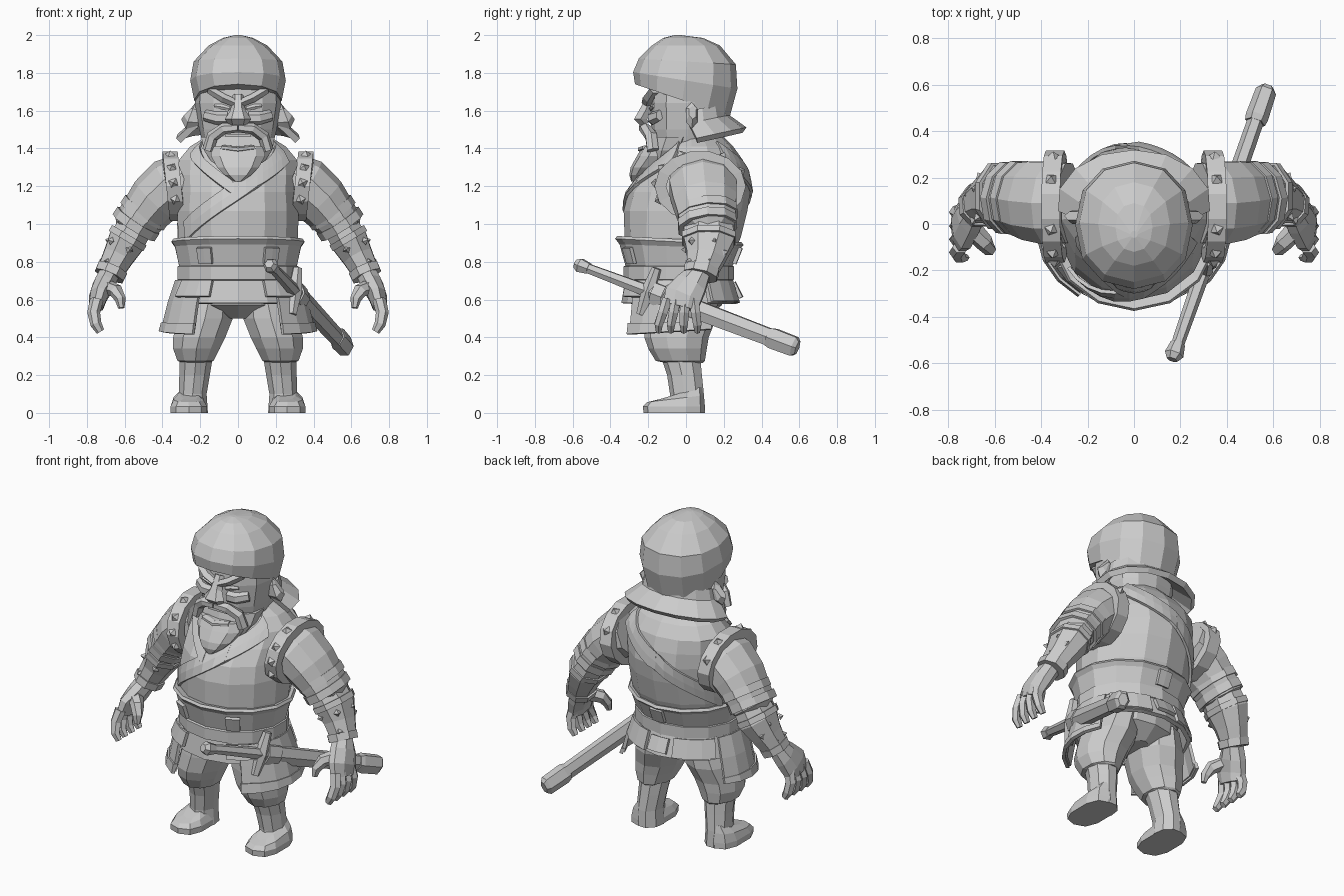
import bpy, bmesh, math
from mathutils import Vector as V

grey = bpy.data.materials.new("plain grey")
grey.diffuse_color = (0.6, 0.6, 0.6, 1)


def loft(name, rings, closed=True, cap=True, wrap=False, mirror=False, thick=0):
    """Skin a list of equal-length point rings."""
    bm = bmesh.new()
    vs = [[bm.verts.new(p) for p in r] for r in rings]
    n, m = len(rings), len(rings[0])
    for i in range(n if wrap else n - 1):
        for j in range(m if closed else m - 1):
            k, l = (i + 1) % n, (j + 1) % m
            bm.faces.new((vs[i][j], vs[i][l], vs[k][l], vs[k][j]))
    if cap and closed and not wrap:
        bm.faces.new(vs[0])
        bm.faces.new(vs[-1])
    bmesh.ops.recalc_face_normals(bm, faces=bm.faces)
    me = bpy.data.meshes.new(name)
    bm.to_mesh(me)
    bm.free()
    me.materials.append(grey)
    ob = bpy.data.objects.new(name, me)
    bpy.context.collection.objects.link(ob)
    if thick:
        s = ob.modifiers.new("thickness", 'SOLIDIFY')
        s.thickness, s.offset = thick, 0
    if mirror:
        ob.modifiers.new("mirror", 'MIRROR')
    return ob


def ell(z, rx, y0, y1, n=14, a0=0, a1=360, tilt=0, cx=0, p=1):
    """Horizontal ellipse or arc; angle 0 is the front, p below 1 is boxier."""
    cy, ry, pts = (y0 + y1) / 2, (y1 - y0) / 2, []
    for i in range(n):
        a = math.radians(a0 + (a1 - a0) * i / (n if a1 - a0 == 360 else n - 1))
        s, c = [math.copysign(abs(f) ** p, f) for f in (math.sin(a), math.cos(a))]
        pts.append((cx + rx * s, cy - ry * c, z + tilt * ry * c))
    return pts


def tube(name, path, n=8, mirror=True, ref=(0, 1, 0), turn=0.5):
    """Tube through (x, y, z, radius along ref, radius across)."""
    c = [V(p[:3]) for p in path]
    rings = []
    for i, p in enumerate(path):
        t = (c[min(i + 1, len(c) - 1)] - c[max(i - 1, 0)]).normalized()
        u = V(ref)
        u = (u - t * u.dot(t)).normalized()
        w = t.cross(u)
        rings.append([c[i] + u * p[3] * math.cos(a) + w * p[4] * math.sin(a)
                      for a in [2 * math.pi * (k + turn) / n for k in range(n)]])
    return loft(name, rings, mirror=mirror)


def spike(name, loc, d, r=0.022, h=0.024):
    a = V(loc)
    b = a + V(d).normalized() * h
    tube(name, [(*a, r, r), (*b, 0.002, 0.002)], 4, ref=(0.3, 0.5, 0.81))


# Torso
BODY = [(0.66, .295, -.28, .21), (0.78, .31, -.31, .23), (0.93, .325, -.325, .29),
        (1.07, .33, -.33, .325), (1.17, .322, -.305, .34), (1.26, .325, -.235, .325),
        (1.34, .32, -.16, .3), (1.41, .26, -.11, .25), (1.47, .16, -.08, .19)]
loft("torso", [ell(*b) for b in BODY])


def on_body(a, z, off):
    for p, q in zip(BODY, BODY[1:]):
        if z <= q[0]:
            break
    f = (z - p[0]) / (q[0] - p[0])
    _, rx, y0, y1 = [s + (e - s) * f for s, e in zip(p, q)]
    return ell(z, rx + off, y0 - off, y1 + off, 2, a, a + 1)[0]


def sash(name, keys, half, steps=7):
    rings = []
    for (a, z), (b, w) in zip(keys, keys[1:]):
        for i in range(steps + 1):
            f = i / steps
            zz = z + (w - z) * f
            rings.append([on_body(a + (b - a) * f, zz + s * half, 0.008) for s in (-1, 0, 1)])
    loft(name, rings, closed=False, thick=0.016)


sash("chest_strap_front", [(-57, .96), (18, 1.25), (55, 1.38)], .055)
sash("chest_strap_back", [(125, 1.38), (185, 1.2), (250, .95)], .055)
sash("collar_edge", [(-55, 1.40), (-5, 1.19)], .035)

# Waist wrap, belt and plates
loft("waist_wrap", [ell(.77, .318, -.318, .243), ell(.88, .342, -.352, .285, tilt=.04),
                    ell(.905, .36, -.375, .305, tilt=.05), ell(.92, .35, -.365, .295, tilt=.05),
                    ell(.91, .32, -.325, .265, tilt=.05)])
loft("belt", [ell(.70, .315, -.32, .243), ell(.705, .328, -.332, .253),
              ell(.775, .328, -.332, .253), ell(.78, .315, -.32, .243)])
for i, a in enumerate((-38, 24, 172)):
    loft(f"waist_plate_{i}", [ell(.79, .332, -.332, .258, 3, a, a + 14),
                              ell(.875, .352, -.36, .292, 3, a, a + 14)], closed=False, thick=.02)

# Skirt with long side panels
loft("skirt", [ell(.70, .315, -.31, .235), ell(.58, .35, -.33, .275)], cap=False, thick=.025)


def panel(name, a0, a1, levels, n=6, mirror=True, tilt=0):
    loft(name, [ell(z, rx, y0, y1, n, a0, a1, tilt * i) for i, (z, rx, y0, y1) in enumerate(levels)],
         closed=False, mirror=mirror, thick=.02)


panel("side_panel", 36, 118, [(.70, .325, -.325, .245), (.58, .365, -.338, .275), (.44, .4, -.355, .295)],
      tilt=-.03)
panel("side_panel_hem", 35, 119, [(.475, .4, -.36, .298), (.432, .412, -.368, .305)], tilt=-.06)
panel("upper_flap", 24, 62, [(.70, .33, -.335, .25), (.615, .37, -.355, .29)], 4)
panel("rear_flap", 122, 165, [(.70, .33, -.325, .25), (.59, .36, -.34, .285)], 4)
panel("rear_buckle", 170, 190, [(.69, .34, -.33, .255), (.61, .36, -.34, .295)], 3, False)

# Legs and boots
loft("hips", [ell(.68, .29, -.25, .2), ell(.57, .28, -.24, .19), ell(.5, .07, -.14, .1)])
loft("trousers", [ell(z, rx, a, b, 10, cx=cx) for z, rx, a, b, cx in (
    (.62, .13, -.21, .17, .15), (.5, .155, -.22, .16, .175), (.4, .145, -.22, .12, .205),
    (.34, .13, -.2, .11, .22), (.275, .1, -.16, .1, .225), (.265, .07, -.11, .09, .225))], mirror=True)
loft("boot_leg", [ell(z, rx, a, b, 9, cx=cx) for z, rx, a, b, cx in (
    (.32, .092, -.14, .08, .22), (.2, .082, -.1, .09, .23), (.1, .075, -.085, .1, .24),
    (0, .082, -.09, .105, .24))], mirror=True)
loft("boot_foot", [ell(z, rx, a, b, 10, cx=cx, tilt=t, p=.75) for z, rx, a, b, t, cx in (
    (0, .1, -.225, .1, 0, .26), (.035, .1, -.228, .1, 0, .26), (.075, .082, -.205, .095, -.12, .262),
    (.105, .05, -.15, .09, -.3, .255))], mirror=True)

# Arms: sleeve, cuff folds, bracer
tube("sleeve", [(.28, .09, 1.225, .18, .15), (.36, .09, 1.195, .187, .158), (.44, .1, 1.125, .178, .145),
                (.505, .11, 1.045, .16, .127), (.555, .115, .98, .152, .115), (.565, .115, .96, .1, .09)], 10)
for i, (x, z, r) in enumerate(((.495, 1.06, .166), (.54, 1.0, .162))):
    tube(f"sleeve_fold_{i}", [(x - .013, .11, z + .02, r, r - .03), (x + .013, .115, z - .02, r, r - .03)], 10)
tube("bracer", [(.55, .12, .975, .14, .1), (.59, .12, .91, .145, .106), (.635, .105, .825, .11, .088),
                (.68, .08, .74, .085, .075)], 8)
tube("bracer_upper_rim", [(.575, .12, .94, .154, .115), (.593, .12, .91, .152, .115)], 8)
tube("wrist_rim", [(.664, .085, .765, .1, .088), (.682, .075, .725, .096, .086)], 8)
for i, (x, y, z, d) in enumerate(((.68, .15, .91, (1, .3, .4)), (.67, .03, .91, (1, -.8, .3)),
                                  (.575, .0, .865, (-.2, -1, 0)), (.71, .12, .805, (1, .3, .4)),
                                  (.69, .02, .8, (.5, -1, .2)), (.665, .2, .85, (.4, 1, .2)))):
    spike(f"bracer_spike_{i}", (x, y, z), d, .022)

# Hands
tube("palm", [(.68, .07, .74, .065, .058), (.71, .03, .68, .09, .06), (.738, -.015, .62, .108, .052),
              (.75, -.03, .56, .1, .04)], 8)
for i, (y, tip) in enumerate(((-.1, -.145), (-.053, -.08), (-.005, -.012), (.042, .06))):
    tube(f"finger_{i}", [(.748, y, .6, .029, .036), (.764, (y + tip) / 2, .53, .029, .034),
                         (.752, tip, .47, .025, .03), (.728, tip, .43, .016, .022)], 6)
tube("thumb", [(.7, -.02, .67, .045, .04), (.645, -.08, .645, .04, .038), (.622, -.11, .6, .031, .029),
               (.618, -.12, .555, .017, .017)], 6)

# Studded shoulder straps
hoop = []
for k in range(14):
    a = 2 * math.pi * k / 14
    c, s = math.cos(a), math.sin(a)
    hoop.append([(x + .02 * s, .075 + (.23 + o) * c, 1.2 + (.176 + o) * s)
                 for x, o in ((.3, -.05), (.3, .012), (.38, .012), (.38, -.05))])
loft("shoulder_strap", hoop, wrap=True, mirror=True)
for k, deg in enumerate((25, 60, 115, 148, 175, 203)):
    c, s = math.cos(math.radians(deg)), math.sin(math.radians(deg))
    spike(f"strap_spike_{k}", (.34 + .02 * s, .075 + .237 * c, 1.2 + .183 * s), (0, c, s), .03)

# Head, ears, cap and neck cloth
loft("head", [ell(*r, 12, p=.8) for r in ((1.33, .12, -.13, .14), (1.4, .18, -.17, .18), (1.5, .205, -.185, .2),
                                          (1.64, .228, -.19, .21), (1.76, .22, -.18, .21))])
loft("cap", [ell(z, rx, a, b, 12, tilt=t, p=.9) for z, rx, a, b, t in (
    (1.665, .21, -.24, .2, .3), (1.655, .232, -.27, .232, .34), (1.76, .253, -.28, .272, .16),
    (1.86, .235, -.25, .264, .06), (1.945, .155, -.18, .18, 0), (1.985, .08, -.12, .09, 0),
    (2.0, .015, -.06, -.03, 0))])
loft("neck_cloth", [ell(z, rx, -.12, b, 9, 80, 280, tilt=-.22) for z, rx, b in (
    (1.6, .212, .2), (1.53, .23, .215), (1.45, .32, .31))], closed=False, thick=.035)
tube("ear", [(.2, .03, 1.565, .03, .06), (.25, .03, 1.575, .035, .075), (.265, .035, 1.59, .022, .05)], 6)

# Face
tube("nose", [(0, -.18, 1.68, .025, .03), (0, -.215, 1.6, .035, .04), (0, -.24, 1.555, .04, .07),
              (0, -.215, 1.525, .025, .05)], 6, mirror=False)
tube("brow", [(.015, -.2, 1.64, .035, .022), (.075, -.195, 1.665, .035, .025), (.15, -.165, 1.71, .03, .022)], 5)
tube("eye", [(.045, -.185, 1.61, .01, .012), (.085, -.18, 1.62, .012, .015), (.125, -.17, 1.625, .01, .01)], 5)
tube("cheek", [(.055, -.18, 1.56, .025, .035), (.11, -.175, 1.56, .03, .035), (.175, -.14, 1.575, .02, .03)], 6)
tube("moustache", [(0, -.225, 1.51, .028, .024), (.075, -.215, 1.505, .032, .03), (.135, -.185, 1.465, .035, .032),
                   (.16, -.175, 1.39, .035, .03)], 6)
tube("lower_lip", [(-.085, -.205, 1.405, .03, .014), (0, -.225, 1.395, .035, .016), (.085, -.205, 1.405, .03, .014)],
     6, mirror=False)
tube("teeth", [(-.065, -.19, 1.468, .02, .012), (.065, -.19, 1.468, .02, .012)], 4, mirror=False)

# Beard: jaw hair and forward chin point
loft("jaw_beard", [ell(*r, 10, p=.85) for r in ((1.46, .203, -.18, .06), (1.39, .188, -.2, .03),
                                                (1.32, .14, -.21, .0), (1.28, .07, -.2, -.05))])
loft("chin_beard", [ell(*r, 10, p=.85) for r in ((1.41, .15, -.23, -.05), (1.36, .15, -.26, -.06),
                                                 (1.3, .115, -.293, -.12), (1.26, .075, -.3, -.18),
                                                 (1.225, .02, -.29, -.24))])

# Sword in its scabbard
A, B = V((.165, -.585, .79)), V((.575, .59, .345))
axis = (B - A).normalized()


def blade(name, keys, n=6):
    tube(name, [(*A.lerp(B, t), r, s) for t, r, s in keys], n, False, ref=(0, 0, 1))


blade("sword_pommel", [(0, .025, .025), (.02, .042, .042), (.06, .032, .032)])
blade("sword_grip", [(.05, .028, .028), (.33, .036, .034)])
blade("scabbard", [(.34, .055, .036), (.38, .06, .04), (.9, .052, .036)])
blade("scabbard_throat", [(.35, .066, .048), (.42, .066, .048)])
blade("scabbard_tip", [(.87, .054, .045), (.89, .062, .05), (.985, .06, .046), (1, .04, .03)])
C = A.lerp(B, .33)
up = (V((0, 0, 1)) - axis * axis.z).normalized()
tube("sword_guard", [(*(C + up * h), r, r) for h, r in (
    (-.13, .026), (-.09, .03), (0, .042), (.09, .03), (.13, .026))], 6, False, ref=axis)
